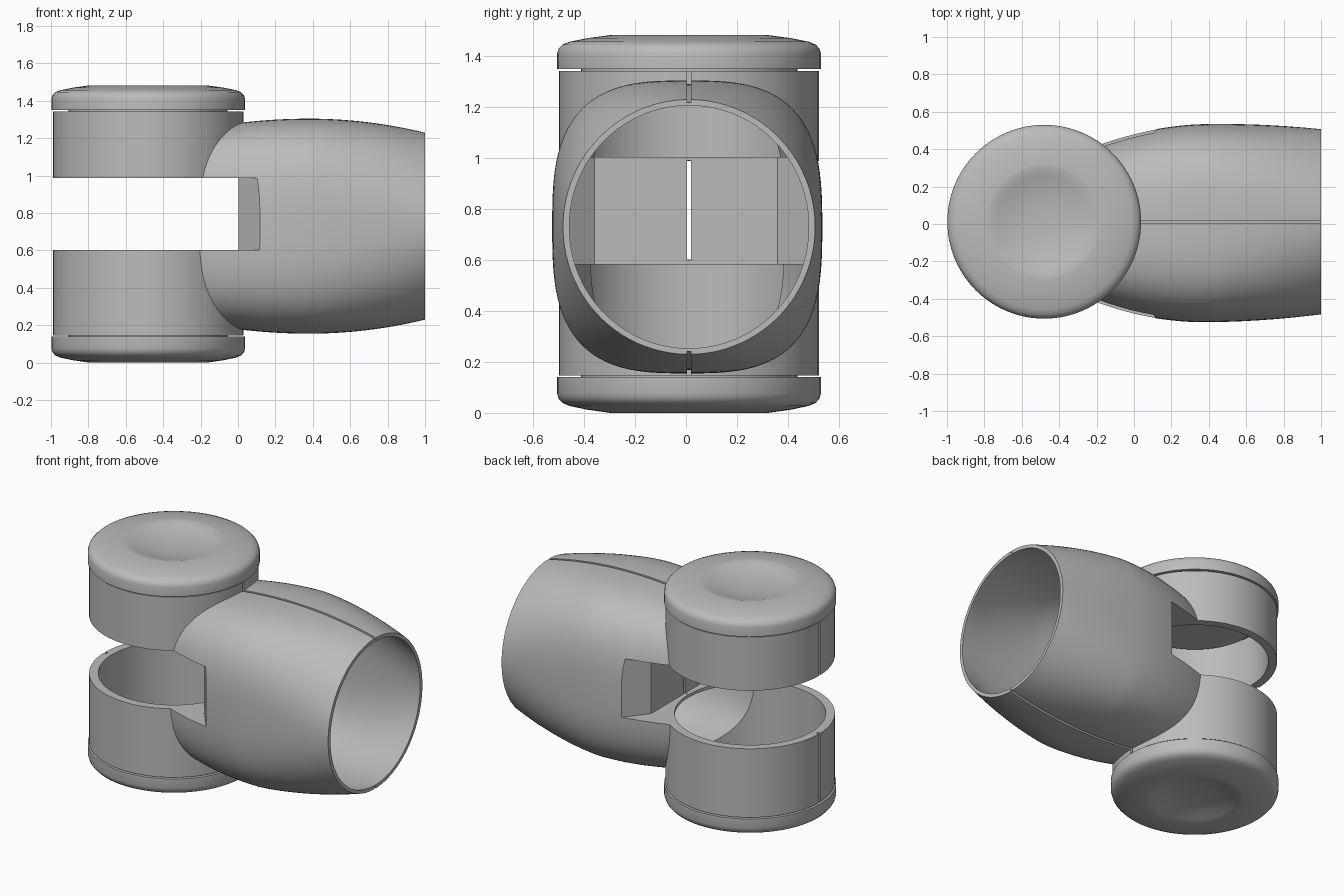
import bpy
import bmesh
import math

cube = bpy.data.objects.get("Cube")
if cube:
    bpy.data.objects.remove(cube, do_unlink=True)

HINGE_X, MID_Y, MID_Z = -0.48, 0.012, 0.73
SEGS = 96

grey = bpy.data.materials.new("light_grey")
grey.use_nodes = True
grey.diffuse_color = (0.5, 0.5, 0.5, 1)
grey.node_tree.nodes["Principled BSDF"].inputs["Base Color"].default_value = (0.5, 0.5, 0.5, 1)


def loft(name, rings, closed=False):
    """Skin a list of point rings into a solid, capping both ends."""
    bm = bmesh.new()
    loops = [[bm.verts.new(p) for p in ring] for ring in rings]
    for a, b in zip(loops, loops[1:]):
        n = len(a)
        for i in range(n):
            j = (i + 1) % n
            bm.faces.new((a[i], a[j], b[j], b[i]))
    bm.faces.new(loops[0][::-1])
    bm.faces.new(loops[-1])
    bmesh.ops.recalc_face_normals(bm, faces=bm.faces)
    mesh = bpy.data.meshes.new(name)
    bm.to_mesh(mesh)
    bm.free()
    mesh.materials.append(grey)
    obj = bpy.data.objects.new(name, mesh)
    bpy.context.collection.objects.link(obj)
    return obj


def lathe(name, profile):
    """Turn (radius, z) pairs about the vertical hinge axis."""
    turns = [2 * math.pi * i / SEGS for i in range(SEGS)]
    return loft(name, [[(HINGE_X + r * math.cos(t), MID_Y + r * math.sin(t), z)
                        for t in turns] for r, z in profile])


def prism(name, outline, low, high):
    return loft(name, [[(x, y, z) for x, y in outline] for z in (low, high)])


def box(name, x0, x1, y0, y1, z0, z1):
    return prism(name, [(x0, y0), (x1, y0), (x1, y1), (x0, y1)], z0, z1)


def barrel(name, end, inset):
    """Bulging sleeve: squarish near the hinge, round at the open end."""
    rings = []
    steps = 32
    for s in range(steps + 1):
        x = -0.4 + (end + 0.4) * s / steps
        u = min(x, 1)
        rz = 0.575 - (0.075 * ((u - 0.38) / 0.62) ** 2 if u > 0.38
                      else 0.02 * ((0.38 - u) / 0.35) ** 2) - inset
        ry = 0.53 - (0.035 * ((u - 0.4) / 0.6) ** 2 if u > 0.4
                     else 0.11 * ((0.4 - u) / 0.6) ** 2) - inset
        power = 2 / (2 + min(1, (1 - u) / 0.6))
        ring = []
        for i in range(SEGS):
            t = 2 * math.pi * (i + 0.5) / SEGS
            c, d = math.cos(t), math.sin(t)
            ring.append((x, MID_Y * min(1, max(0, u)) + ry * math.copysign(abs(c) ** power, c),
                         MID_Z + rz * math.copysign(abs(d) ** power, d)))
        rings.append(ring)
    return loft(name, rings)


def combine(target, tool, operation="DIFFERENCE"):
    mod = target.modifiers.new("combine", "BOOLEAN")
    mod.operation, mod.solver, mod.object = operation, "EXACT", tool
    bpy.context.view_layer.objects.active = target
    bpy.ops.object.modifier_apply(modifier=mod.name)
    bpy.data.objects.remove(tool, do_unlink=True)


def slot(name, shift, low, high):
    """Clearance slot whose back wall is flat with angled sides."""
    half = [(-1.3, 0.8), (0.14 + shift, 0.8), (0.13 + shift, 0.52), (0.004 + shift, 0.36)]
    outline = half + [(x, -y) for x, y in reversed(half)]
    return prism(name, outline, low, high)


# Joint body: hinge drum fused with the sleeve
body = lathe("joint_body", [(0.51, 0.146), (0.51, 1.343)])
combine(body, barrel("sleeve", 1.0, 0), "UNION")

# Hollow interior, leaving thin walls round the slot
cavity = barrel("cavity", 1.06, 0.026)
combine(cavity, slot("slot_lining", 0.022, 0.582, 1.005))
combine(body, cavity)
combine(body, lathe("drum_bore", [(0.455, -0.2), (0.455, 1.8)]))
combine(body, slot("slot_cut", 0, 0.602, 0.988))

# Seam groove between the two shell halves
groove = box("groove", -1.2, 1.2, 0.003, 0.019, -0.1, 1.6)
combine(groove, barrel("groove_core", 1.3, 0.014))
combine(groove, lathe("groove_drum_core", [(0.492, -0.4), (0.492, 1.9)]))
combine(body, groove)
combine(body, box("wall_slit", -0.02, 0.06, 0.003, 0.019, 0.6, 0.99))

# Domed end caps with a shallow dished centre and a locating plug
cap_profile = [(0.425, -0.03), (0.425, 0), (0.518, 0), (0.518, 0.06), (0.512, 0.08),
               (0.497, 0.096), (0.47, 0.107), (0.40, 0.121), (0.31, 0.133), (0.285, 0.132),
               (0.25, 0.122), (0.19, 0.106), (0.12, 0.094), (0.05, 0.09), (0.01, 0.09)]
top_cap = lathe("top_cap", [(r, 1.35 + h) for r, h in cap_profile])
bottom_cap = lathe("bottom_cap", [(r, 0.14 - h * 0.14 / 0.133) for r, h in cap_profile])

# Smooth shading with crisp edges
for obj in (body, top_cap, bottom_cap):
    bpy.ops.object.select_all(action="DESELECT")
    obj.select_set(True)
    bpy.context.view_layer.objects.active = obj
    bpy.ops.object.shade_smooth_by_angle(angle=math.radians(32))
